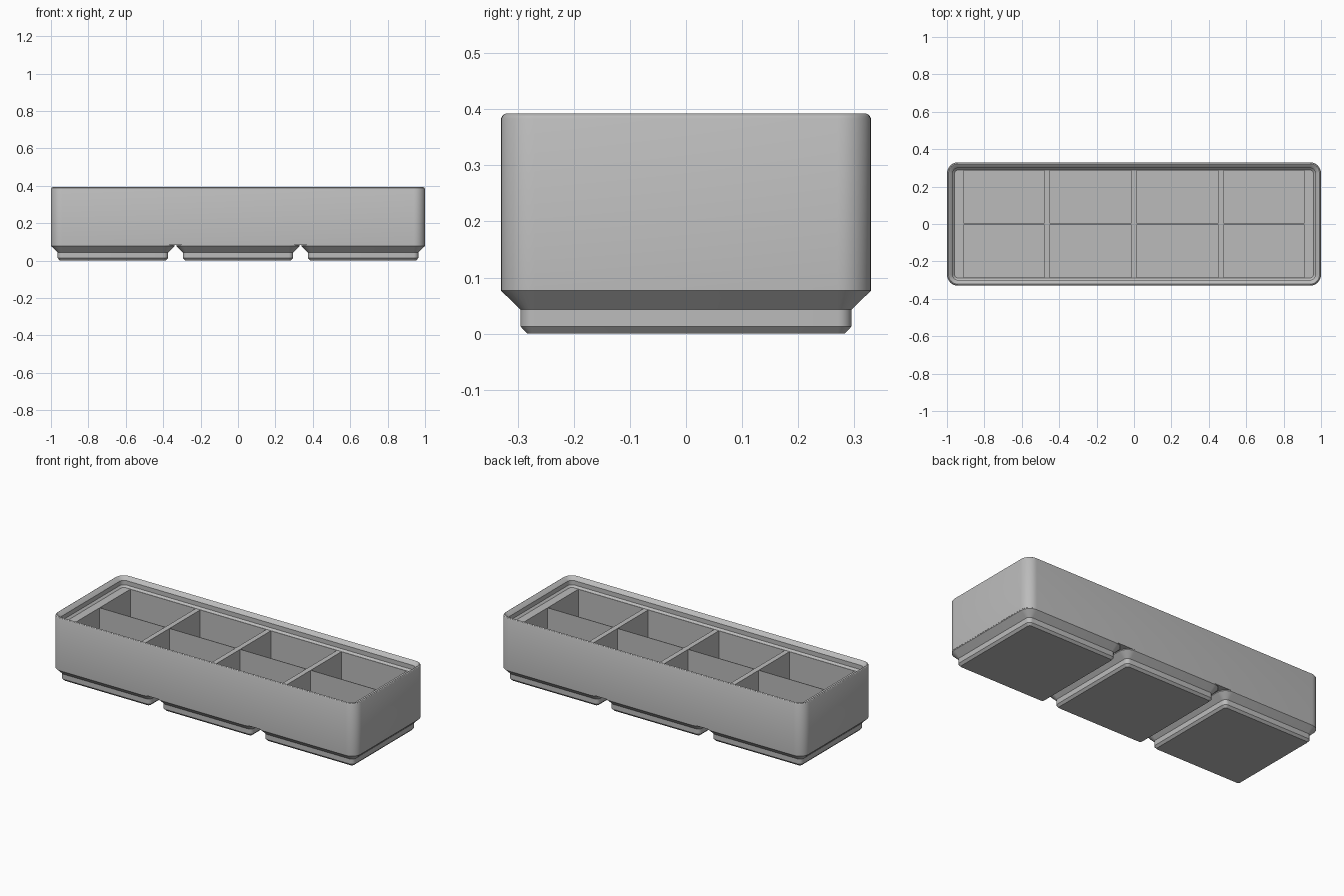
import bpy, bmesh, math

if "Cube" in bpy.data.objects:
    bpy.data.objects.remove(bpy.data.objects["Cube"], do_unlink=True)

HX, HY, RADIUS = 1.0, 0.33, 0.06

grey = bpy.data.materials.new("light grey plastic")
grey.use_nodes = True
COLOUR = (0.5, 0.5, 0.5, 1)
grey.diffuse_color = COLOUR
grey.node_tree.nodes["Principled BSDF"].inputs["Base Color"].default_value = COLOUR


def rounded_ring(bm, hx, hy, r, z, steps=8):
    """Ring of vertices around a rounded rectangle."""
    ring = []
    for q, (sx, sy) in enumerate([(1, 1), (-1, 1), (-1, -1), (1, -1)]):
        for i in range(steps + 1):
            a = math.pi / 2 * (q + i / steps)
            ring.append(bm.verts.new((sx * (hx - r) + r * math.cos(a),
                                      sy * (hy - r) + r * math.sin(a), z)))
    return ring


def loft(name, hx, hy, profile, location=(0, 0, 0)):
    """Solid of stacked rounded rectangles; profile holds (inset, z)."""
    bm = bmesh.new()
    rings = [rounded_ring(bm, hx - d, hy - d, RADIUS - d, z) for d, z in profile]
    for low, high in zip(rings, rings[1:]):
        for i in range(len(low)):
            j = (i + 1) % len(low)
            bm.faces.new((low[i], low[j], high[j], high[i]))
    bm.faces.new(rings[0][::-1])
    bm.faces.new(rings[-1])
    bmesh.ops.recalc_face_normals(bm, faces=bm.faces)
    mesh = bpy.data.meshes.new(name)
    bm.to_mesh(mesh)
    bm.free()
    obj = bpy.data.objects.new(name, mesh)
    obj.location = location
    mesh.materials.append(grey)
    bpy.context.collection.objects.link(obj)
    return obj


def smooth(obj):
    bpy.ops.object.select_all(action="DESELECT")
    obj.select_set(True)
    bpy.context.view_layer.objects.active = obj
    bpy.ops.object.shade_smooth_by_angle(angle=math.radians(30))


# Tray body: outer wall, rounded rim and stepped stacking lip down to the ledge
body = loft("tray_body", HX, HY, [
    (0, 0.082), (0, 0.383), (0.003, 0.389), (0.008, 0.392), (0.012, 0.39),
    (0.03, 0.372), (0.03, 0.346), (0.041, 0.335)])

# Pocket cutter: four bays, each split by a thin middle wall
bm = bmesh.new()
FLOOR, TOP = 0.111, 0.36
for x0, x1 in [(-0.91, -0.48), (-0.45, -0.015), (0.015, 0.45), (0.48, 0.91)]:
    for side in (-1, 1):
        y0, y1 = 0.002, 0.287
        cube = bmesh.ops.create_cube(bm, size=1)["verts"]
        bmesh.ops.scale(bm, verts=cube, vec=(x1 - x0, y1 - y0, TOP - FLOOR))
        bmesh.ops.translate(bm, verts=cube, vec=(
            (x0 + x1) / 2, side * (y0 + y1) / 2, (FLOOR + TOP) / 2))
mesh = bpy.data.meshes.new("pocket_cutter")
bm.to_mesh(mesh)
bm.free()
cutter = bpy.data.objects.new("pocket_cutter", mesh)
mesh.materials.append(grey)
bpy.context.collection.objects.link(cutter)
cutter.hide_render = True

cut = body.modifiers.new("pockets", "BOOLEAN")
cut.operation, cut.solver, cut.object = "DIFFERENCE", "EXACT", cutter
bpy.context.view_layer.objects.active = body
bpy.ops.object.modifier_apply(modifier=cut.name)
bpy.data.objects.remove(cutter, do_unlink=True)
smooth(body)

# Three stepped feet
PITCH = 0.669
for name, x in [("right_foot", -PITCH), ("middle_foot", 0), ("left_foot", PITCH)]:
    smooth(loft(name, HY, HY, [
        (0.047, 0), (0.035, 0.013), (0.035, 0.043), (0, 0.077), (0, 0.082)], (x, 0, 0)))
